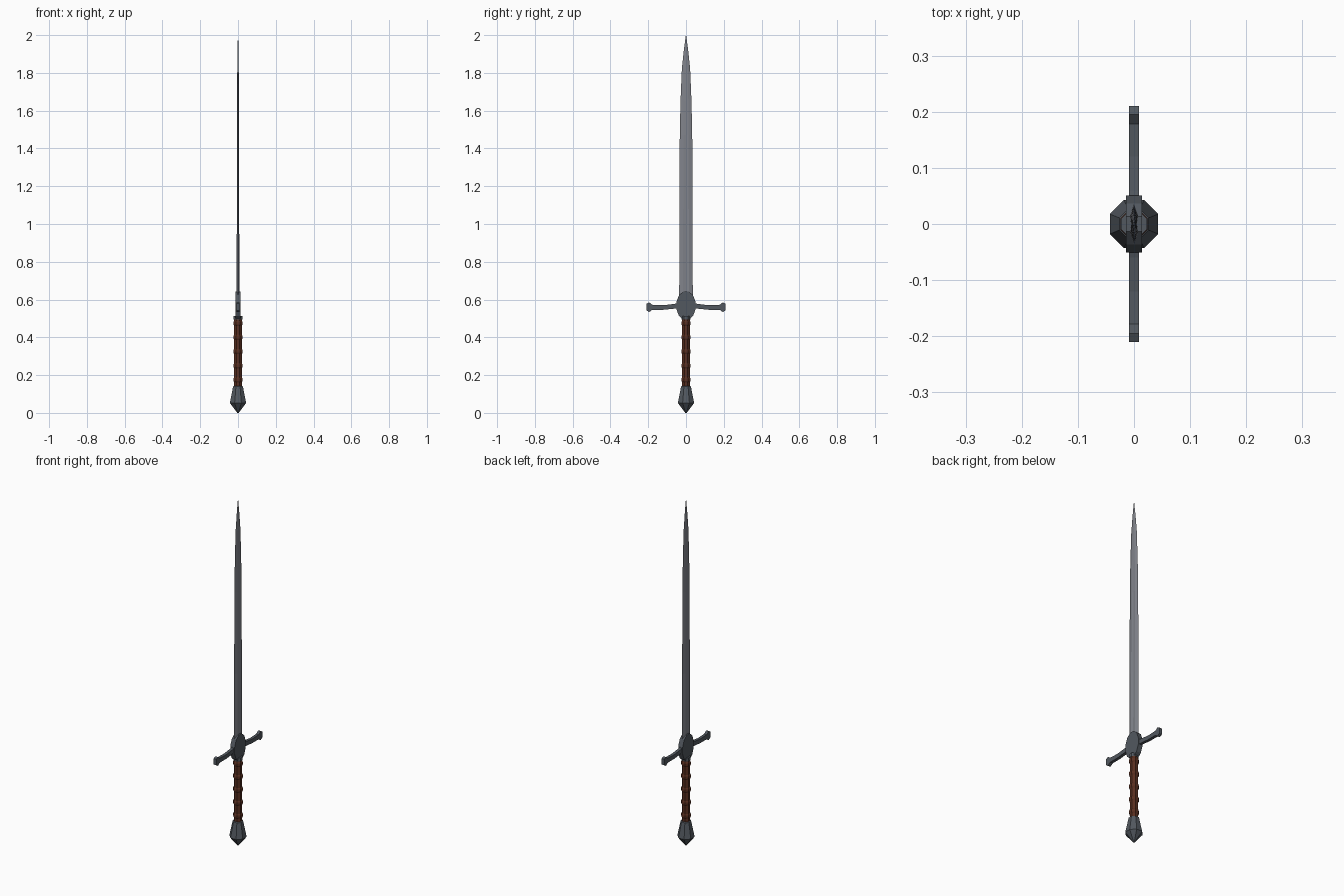
import bpy, bmesh
from math import cos, sin, pi

if "Cube" in bpy.data.objects:
    bpy.data.objects.remove(bpy.data.objects["Cube"])


def material(name, rgb):
    m = bpy.data.materials.new(name)
    m.diffuse_color = (*rgb, 1)
    m.use_nodes = True
    m.node_tree.nodes["Principled BSDF"].inputs["Base Color"].default_value = m.diffuse_color
    return m


STEEL = material("blade_steel", (0.22, 0.23, 0.26))
IRON = material("dark_iron", (0.085, 0.098, 0.115))
LEATHER = material("leather", (0.10, 0.028, 0.014))


def loft(name, rings, mat):
    """Skin a list of equal-length point rings and cap both ends."""
    bm = bmesh.new()
    loops = [[bm.verts.new(p) for p in ring] for ring in rings]
    n = len(loops[0])
    for a, b in zip(loops, loops[1:]):
        for i in range(n):
            j = (i + 1) % n
            bm.faces.new((a[i], a[j], b[j], b[i]))
    bm.faces.new(loops[0])
    bm.faces.new(loops[-1])
    bmesh.ops.remove_doubles(bm, verts=bm.verts, dist=1e-5)
    bmesh.ops.recalc_face_normals(bm, faces=bm.faces)
    me = bpy.data.meshes.new(name)
    bm.to_mesh(me)
    bm.free()
    me.materials.append(mat)
    ob = bpy.data.objects.new(name, me)
    bpy.context.collection.objects.link(ob)
    return ob


def lathe(name, profile, mat, sides=8):
    """Octagonal turned part with flats on the x and y axes."""
    s = 1 / cos(pi / sides)
    return loft(name, [[(r * s * cos(2 * pi * (i + .5) / sides),
                         r * s * sin(2 * pi * (i + .5) / sides), z)
                        for i in range(sides)] for r, z in profile], mat)


def plate(name, outline, half, mat):
    """Extrude a y-z outline symmetrically along x."""
    return loft(name, [[(x, y, z) for y, z in outline] for x in (-half, half)], mat)


# Blade: shallow fuller fading into a flat tip
def section(z, w, t, groove):
    k = 0.42 * w
    half = [(0, w), (t, k), (t * groove, 0), (t, -k)]
    return [(x, y, z) for x, y in half + [(-x, -y) for x, y in half]]


loft("blade", [section(*s) for s in (
    (0.56, 0.036, 0.0075, 0.7), (1.0, 0.035, 0.0065, 0.7),
    (1.47, 0.033, 0.005, 0.8), (1.65, 0.029, 0.0045, 1.1),
    (1.82, 0.022, 0.0035, 1.1), (1.92, 0.0115, 0.0025, 1.1),
    (2.0, 0.0008, 0.0005, 1.1))], STEEL)

# Faceted pommel
lathe("pommel", [(0.004, 0), (0.043, 0.052), (0.026, 0.14), (0.018, 0.145)], IRON)

# Grip with cord ridges under the leather
profile = [(0.021, 0.13)]
for i in range(5):
    z = 0.175 + i * 0.075
    profile += [(0.0205, z - 0.014), (0.0245, z - 0.006),
                (0.0245, z + 0.006), (0.0205, z + 0.014)]
profile.append((0.0215, 0.505))
lathe("grip", profile, LEATHER)

# Collar between grip and guard
lathe("collar", [(0.023, 0.494), (0.023, 0.514)], IRON)

# Oval guard centre
oval = [(0.0505 * cos(2 * pi * (i + .5) / 12) / cos(pi / 12),
         0.568 + 0.0755 * sin(2 * pi * (i + .5) / 12) / cos(pi / 12)) for i in range(12)]
plate("guard_centre", oval, 0.014, IRON)

# Cross guard arms, sloping slightly down to flared ends
arm = [(0.02, 0.588), (0.06, 0.577), (0.12, 0.570), (0.178, 0.572), (0.195, 0.585),
       (0.21, 0.578), (0.21, 0.543), (0.195, 0.534), (0.178, 0.546),
       (0.12, 0.546), (0.06, 0.552), (0.02, 0.552)]
for side, name in ((1, "guard_arm_back"), (-1, "guard_arm_front")):
    plate(name, [(side * y, z) for y, z in arm], 0.0085, IRON)
